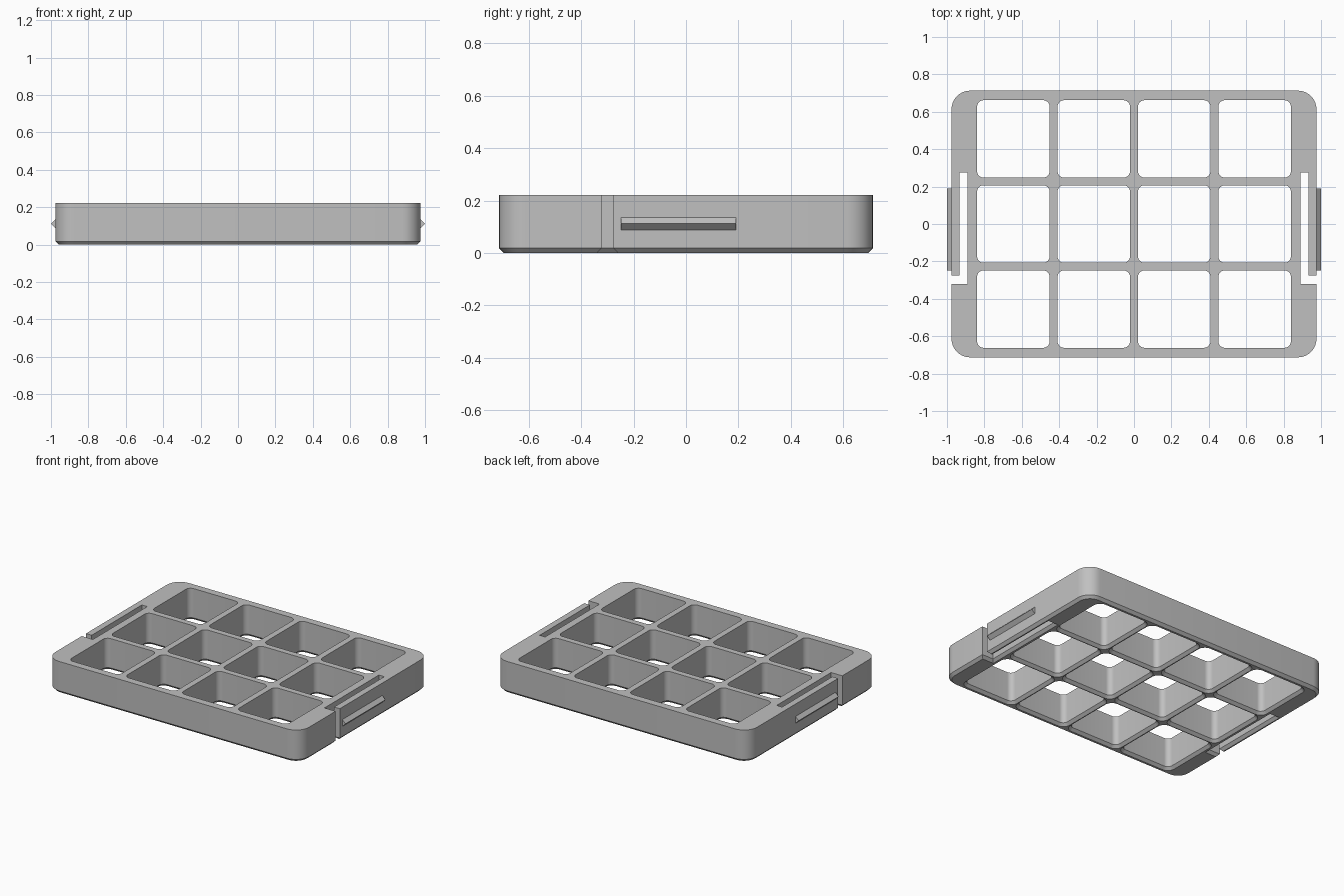
import bpy, bmesh, math
from mathutils import Vector

if "Cube" in bpy.data.objects:
    bpy.data.objects.remove(bpy.data.objects["Cube"])

HALF_X, HALF_Y, HEIGHT, CHAMFER = 0.976, 0.713, 0.222, 0.018
CELL_X, CELL_Y, PITCH_X, PITCH_Y = 0.388, 0.414, 0.43, 0.455

grey = bpy.data.materials.new("light_grey")
grey.use_nodes = True
COLOUR = (0.53, 0.53, 0.53, 1)
grey.diffuse_color = COLOUR
grey.node_tree.nodes["Principled BSDF"].inputs["Base Color"].default_value = COLOUR


def corner(cx, cy, r, quadrant, steps=8):
    """Quarter arc, anticlockwise."""
    return [Vector((cx + r * math.cos(a), cy + r * math.sin(a)))
            for a in ((quadrant + i / steps) * math.pi / 2 for i in range(steps + 1))]


def inset(loop, d):
    """Mitred offset of a closed loop toward its left-hand side."""
    result = []
    for i, p in enumerate(loop):
        a = (p - loop[i - 1]).normalized()
        b = (loop[(i + 1) % len(loop)] - p).normalized()
        n1, n2 = Vector((-a.y, a.x)), Vector((-b.y, b.x))
        result.append(p + (n1 + n2) * d / (1 + n1.dot(n2)))
    return result


def finish(name, bm, smooth=False):
    bmesh.ops.recalc_face_normals(bm, faces=bm.faces)
    mesh = bpy.data.meshes.new(name)
    bm.to_mesh(mesh)
    bm.free()
    mesh.materials.append(grey)
    obj = bpy.data.objects.new(name, mesh)
    bpy.context.collection.objects.link(obj)
    if smooth:
        bpy.ops.object.select_all(action='DESELECT')
        obj.select_set(True)
        bpy.context.view_layer.objects.active = obj
        bpy.ops.object.shade_smooth_by_angle(angle=math.radians(30))
    return obj


# Outline: rounded rectangle with an L-shaped slot freeing a spring arm each side
R = 0.1
cx, cy = HALF_X - R, HALF_Y - R
slot = [Vector(p) for p in ((HALF_X, -0.322), (0.89, -0.322), (0.89, 0.276),
                            (0.932, 0.276), (0.932, -0.276), (HALF_X, -0.276))]
mirrored_slot = [Vector((-p.x, p.y)) for p in reversed(slot)]
outline = (corner(cx, -cy, R, 3) + slot + corner(cx, cy, R, 0)
           + corner(-cx, cy, R, 1) + mirrored_slot + corner(-cx, -cy, R, 2))

# Cells: grid of rounded holes, wound clockwise
loops = [outline]
r = 0.035
hx, hy = CELL_X / 2 - r, CELL_Y / 2 - r
for col in range(4):
    for row in range(3):
        x, y = (col - 1.5) * PITCH_X, (row - 1) * PITCH_Y
        cell = (corner(x + hx, y + hy, r, 0) + corner(x - hx, y + hy, r, 1)
                + corner(x - hx, y - hy, r, 2) + corner(x + hx, y - hy, r, 3))
        loops.append(cell[::-1])

# Tray: walls with every lower edge chamfered, then filled top and bottom
bm = bmesh.new()
top_edges, bottom_edges = [], []
for loop in loops:
    levels = ((inset(loop, CHAMFER), 0), (loop, CHAMFER), (loop, HEIGHT))
    rings = [[bm.verts.new((p.x, p.y, z)) for p in pts] for pts, z in levels]
    n = len(loop)
    for low, high in zip(rings, rings[1:]):
        for i in range(n):
            j = (i + 1) % n
            bm.faces.new((low[i], low[j], high[j], high[i]))
    for ring, edges in ((rings[0], bottom_edges), (rings[2], top_edges)):
        edges += [bm.edges.get((ring[i], ring[(i + 1) % n])) for i in range(n)]
for edges, up in ((top_edges, 1), (bottom_edges, -1)):
    bmesh.ops.triangle_fill(bm, edges=edges, use_beauty=True, normal=(0, 0, up))
finish("tray", bm, smooth=True)

# Catches: triangular ridges on the outside of the spring arms
for side, name in ((1, "left_catch"), (-1, "right_catch")):
    bm = bmesh.new()
    profile = ((HALF_X - 0.002, 0.086), (1.0, 0.112), (HALF_X - 0.002, 0.138))
    ends = [[bm.verts.new((side * x, y, z)) for x, z in profile] for y in (-0.248, 0.191)]
    for end in ends:
        bm.faces.new(end)
    for i in range(3):
        j = (i + 1) % 3
        bm.faces.new((ends[0][i], ends[0][j], ends[1][j], ends[1][i]))
    finish(name, bm)
